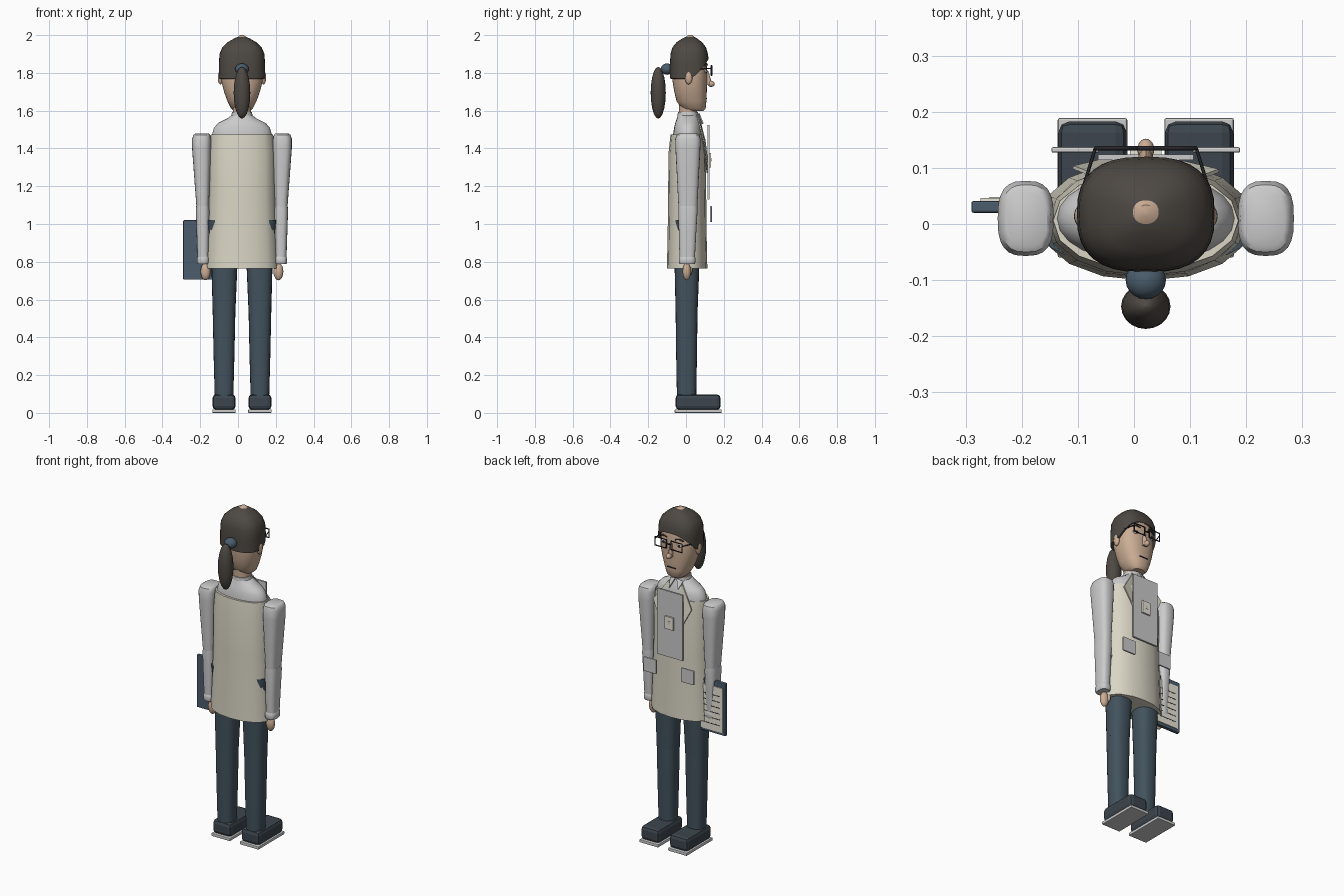
import bpy, math

CX, CY = 0.021, 0.01   # body axis

def mat(name, r, g, b):
    m = bpy.data.materials.new(name)
    m.diffuse_color = (r, g, b, 1)
    return m

SKIN = mat("skin", 0.60, 0.42, 0.30)
HAIR = mat("hair", 0.075, 0.065, 0.055)
COAT = mat("coat", 0.70, 0.67, 0.56)
SHIRT = mat("shirt", 0.80, 0.83, 0.83)
TROUSER = mat("trousers", 0.055, 0.085, 0.11)
SHOE = mat("shoe", 0.045, 0.06, 0.075)
NAVY = mat("navy", 0.07, 0.11, 0.15)
BLACK = mat("black", 0.02, 0.02, 0.025)
PAPER = mat("paper", 0.80, 0.78, 0.68)

def make(name, verts, faces, m=None, smooth=True):
    me = bpy.data.meshes.new(name)
    me.from_pydata(verts, [], faces)
    ob = bpy.data.objects.new(name, me)
    bpy.context.collection.objects.link(ob)
    if m:
        me.materials.append(m)
    if smooth:
        bpy.ops.object.select_all(action='DESELECT')
        ob.select_set(True)
        bpy.context.view_layer.objects.active = ob
        bpy.ops.object.shade_smooth_by_angle(angle=math.radians(40))
    return ob

def loft(name, rings, m, n=2.0, segs=24, lift=None):
    """Stack of superellipse rings (z, x, y, rx, ry), capped at both ends."""
    verts, faces = [], []
    for i, (z, x, y, rx, ry) in enumerate(rings):
        for k in range(segs):
            a = 2 * math.pi * k / segs
            c, s = math.cos(a), math.sin(a)
            dz = lift(i, s) if lift else 0
            verts.append((x + rx * math.copysign(abs(c) ** (2 / n), c),
                          y + ry * math.copysign(abs(s) ** (2 / n), s), z + dz))
    for i in range(len(rings) - 1):
        for k in range(segs):
            a, b = i * segs + k, i * segs + (k + 1) % segs
            faces.append((a, b, b + segs, a + segs))
    faces.append(tuple(reversed(range(segs))))
    top = (len(rings) - 1) * segs
    faces.append(tuple(range(top, top + segs)))
    return make(name, verts, faces, m)

def box(name, x0, x1, y0, y1, z0, z1, m=None, bevel=0):
    v = [(x, y, z) for z in (z0, z1) for y in (y0, y1) for x in (x0, x1)]
    f = [(0, 2, 3, 1), (4, 5, 7, 6), (0, 1, 5, 4), (2, 6, 7, 3), (0, 4, 6, 2), (1, 3, 7, 5)]
    ob = make(name, v, f, m, False)
    if bevel:
        b = ob.modifiers.new("bevel", 'BEVEL')
        b.width, b.segments = bevel, 2
    return ob

def ball(name, x, y, z, rx, ry, rz, m):
    steps = 10
    rings = []
    for i in range(steps + 1):
        a = -math.pi / 2 + math.pi * i / steps
        c = max(math.cos(a), 0.02)
        rings.append((z + rz * math.sin(a), x, y, rx * c, ry * c))
    return loft(name, rings, m, segs=20)

def tube(name, pts, r, m, cyclic=False):
    cu = bpy.data.curves.new(name, 'CURVE')
    cu.dimensions = '3D'
    cu.bevel_depth, cu.bevel_resolution = r, 1
    cu.use_fill_caps = True
    sp = cu.splines.new('POLY')
    sp.points.add(len(pts) - 1)
    for p, q in zip(sp.points, pts):
        p.co = (*q, 1)
    sp.use_cyclic_u = cyclic
    ob = bpy.data.objects.new(name, cu)
    bpy.context.collection.objects.link(ob)
    cu.materials.append(m)
    return ob

# Torso: long coat, shirt yoke, hips, collar, neck
loft("coat", [(0.765, CX, 0.006, 0.190, 0.107), (0.95, CX, 0.006, 0.181, 0.103),
              (1.15, CX, 0.006, 0.174, 0.101), (1.38, CX, 0.006, 0.172, 0.098),
              (1.475, CX, 0.006, 0.165, 0.088)], COAT, 2.1, 16)
loft("shirt_yoke", [(1.44, CX, CY, 0.158, 0.078), (1.475, CX, CY, 0.158, 0.078),
                    (1.51, CX, CY, 0.148, 0.073), (1.535, CX, CY, 0.125, 0.067),
                    (1.56, CX, CY, 0.075, 0.058), (1.575, CX, CY, 0.056, 0.054)], SHIRT, 2.1)
loft("hips", [(0.80, CX, CY, 0.14, 0.06), (0.92, CX, 0.0, 0.172, 0.065),
              (1.02, CX, 0.0, 0.186, 0.07)], TROUSER, 2.8)
loft("shirt_collar", [(1.55, CX, CY, 0.060, 0.057), (1.592, CX, CY, 0.053, 0.053)], SHIRT)
loft("neck", [(1.54, CX, CY, 0.046, 0.046), (1.70, CX, CY, 0.052, 0.05)], SKIN)

# Head: narrow jaw, full crown
loft("head", [(1.597, CX, 0.050, 0.040, 0.040), (1.612, CX, 0.040, 0.058, 0.064),
              (1.65, CX, 0.029, 0.077, 0.079), (1.70, CX, 0.024, 0.095, 0.086),
              (1.76, CX, 0.020, 0.110, 0.092), (1.90, CX, 0.018, 0.110, 0.090),
              (1.95, CX, 0.018, 0.080, 0.070), (1.985, CX, 0.020, 0.030, 0.028),
              (2.00, CX, 0.024, 0.010, 0.010)], SKIN, 2.4, 32)
def hairline(i, s):
    return 0.115 * max(0, s) ** 1.2 * (1 if i == 0 else 0.9 if i == 1 else 0.25 if i == 2 else 0)
loft("hair_cap", [(1.768, CX, 0.018, 0.112, 0.092), (1.77, CX, 0.017, 0.123, 0.103),
                  (1.85, CX, 0.017, 0.122, 0.102), (1.90, CX, 0.017, 0.119, 0.099),
                  (1.935, CX, 0.017, 0.104, 0.089), (1.962, CX, 0.018, 0.076, 0.068),
                  (1.983, CX, 0.020, 0.040, 0.038), (1.995, CX, 0.023, 0.012, 0.012)],
     HAIR, 2.6, 32, hairline)
ball("hair_band", CX, -0.100, 1.82, 0.036, 0.034, 0.030, NAVY)
ball("ponytail", CX, -0.147, 1.695, 0.044, 0.040, 0.137, HAIR)

# Face
ball("nose_tip", CX, 0.133, 1.742, 0.015, 0.019, 0.016, SKIN)
loft("nose_bridge", [(1.735, CX, 0.115, 0.014, 0.026), (1.81, CX, 0.108, 0.008, 0.010)], SKIN, segs=12)
box("mouth", CX - 0.027, CX + 0.027, 0.100, 0.111, 1.662, 1.668, BLACK)
tube("glasses_bridge", [(CX - 0.016, 0.135, 1.815), (CX + 0.016, 0.135, 1.815)], 0.004, BLACK)
for s in (-1, 1):
    ball("ear", CX + s * 0.114, 0.014, 1.775, 0.014, 0.020, 0.036, SKIN)
    ball("eye", CX + s * 0.052, 0.103, 1.808, 0.020, 0.008, 0.010, SHIRT)
    ball("pupil", CX + s * 0.052, 0.109, 1.808, 0.008, 0.006, 0.008, BLACK)
    tube("eyebrow", [(CX + s * x, y, z) for x, y, z in
                     ((0.028, 0.113, 1.842), (0.055, 0.109, 1.848), (0.078, 0.101, 1.838))], 0.004, HAIR)
    tube("glasses_rim", [(CX + s * x, 0.135, z) for x, z in
                         ((0.016, 1.787), (0.090, 1.787), (0.090, 1.838), (0.016, 1.838))], 0.004, BLACK, True)
    tube("glasses_arm", [(CX + s * 0.090, 0.135, 1.825), (CX + s * 0.110, 0.07, 1.82),
                         (CX + s * 0.118, 0.015, 1.81)], 0.003, BLACK)

for s in (-1, 1):
    def X(v):
        return CX + s * v
    # Legs and shoes
    lx = X(0.095)
    loft("upper_leg", [(0.53, lx, 0.003, 0.060, 0.058), (0.76, lx - s * 0.002, 0.005, 0.068, 0.065),
                       (0.88, lx - s * 0.004, 0.006, 0.071, 0.068)], TROUSER, 2.5)
    loft("lower_leg", [(0.08, lx, 0.003, 0.049, 0.051), (0.30, lx, 0.003, 0.055, 0.055),
                       (0.532, lx, 0.003, 0.060, 0.058)], TROUSER, 2.5)
    box("shoe", lx - 0.061, lx + 0.061, -0.055, 0.183, 0.016, 0.098, SHOE, 0.02)
    box("shoe_sole", lx - 0.062, lx + 0.062, -0.060, 0.189, 0.0, 0.018, None, 0.004)
    # Arms, cuffs and hands
    loft("upper_arm", [(1.09, X(0.208), CY, 0.033, 0.050), (1.25, X(0.211), CY, 0.042, 0.058),
                       (1.40, X(0.214), CY, 0.050, 0.066), (1.45, X(0.214), CY, 0.050, 0.067),
                       (1.472, X(0.213), CY, 0.044, 0.060), (1.478, X(0.212), CY, 0.036, 0.05)], SHIRT, 2.8)
    loft("forearm", [(0.80, X(0.206), 0.006, 0.029, 0.040), (0.95, X(0.207), 0.008, 0.033, 0.046),
                     (1.07, X(0.208), CY, 0.036, 0.051), (1.095, X(0.208), CY, 0.034, 0.050)], SHIRT, 2.8)
    loft("cuff", [(0.787, X(0.206), 0.006, 0.029, 0.040), (0.795, X(0.206), 0.006, 0.033, 0.044),
                  (0.82, X(0.206), 0.006, 0.033, 0.044), (0.828, X(0.206), 0.006, 0.029, 0.040)], SHIRT, 2.8)
    ball("hand", X(0.193), 0.004, 0.748, 0.026, 0.022, 0.046, SKIN)
    ball("thumb", X(0.178), 0.022, 0.755, 0.010, 0.012, 0.026, SKIN)
    # Lapels, collar points and pockets
    pts = [(0.045, 0.066, 1.565), (0.130, 0.098, 1.44), (0.070, 0.112, 1.32), (0.015, 0.116, 1.27)]
    lapel = make("lapel", [(X(x), y, z) for x, y, z in pts], [(0, 1, 2, 3)], COAT, False)
    lapel.modifiers.new("thickness", 'SOLIDIFY').thickness = 0.006
    tip = make("collar_point", [(X(0.005), 0.066, 1.585), (X(0.045), 0.058, 1.575), (X(0.03), 0.088, 1.53)],
               [(0, 1, 2)], SHIRT, False)
    tip.modifiers.new("thickness", 'SOLIDIFY').thickness = 0.006
    box("pocket", min(X(0.083), X(0.168)), max(X(0.083), X(0.168)), 0.127, 0.137, 1.010, 1.095, None, 0.003)

# Front panel with badge
box("front_panel", CX - 0.085, CX + 0.085, 0.114, 0.124, 1.13, 1.525)
box("badge", CX - 0.028, CX + 0.028, 0.124, 0.133, 1.30, 1.375, PAPER)
box("badge_mark", CX - 0.009, CX + 0.009, 0.133, 0.135, 1.33, 1.35, COAT)

# Clipboard held in the hand
box("clipboard", -0.290, -0.110, 0.020, 0.041, 0.705, 1.02, NAVY, 0.004)
box("clipboard_paper", -0.274, -0.126, 0.041, 0.046, 0.722, 0.99, PAPER)
for i in range(6):
    box("paper_line", -0.258, -0.15, 0.046, 0.047, 0.76 + 0.035 * i, 0.764 + 0.035 * i, BLACK)
